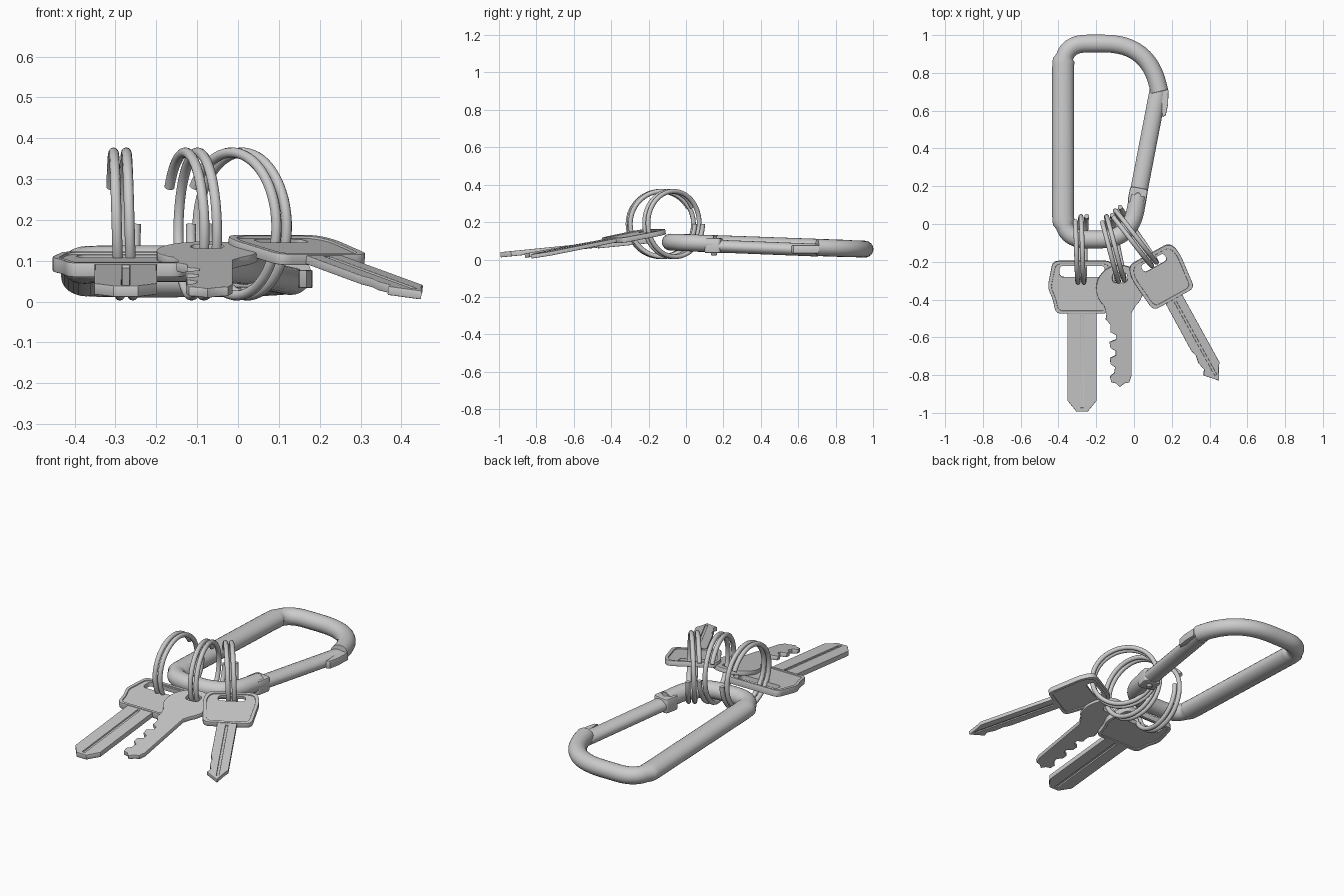
import bpy, bmesh, math
from mathutils import Vector, Matrix

if "Cube" in bpy.data.objects:
    bpy.data.objects.remove(bpy.data.objects["Cube"])

GREY = (0.6, 0.6, 0.6, 1)
steel = bpy.data.materials.new("steel grey")
steel.use_nodes = True
steel.diffuse_color = GREY
steel.node_tree.nodes["Principled BSDF"].inputs["Base Color"].default_value = GREY


def add(name, mesh, matrix=None, angle=35):
    obj = bpy.data.objects.new(name, mesh)
    bpy.context.collection.objects.link(obj)
    mesh.materials.clear()
    mesh.materials.append(steel)
    if matrix:
        obj.matrix_world = matrix
    bpy.ops.object.select_all(action='DESELECT')
    obj.select_set(True)
    bpy.context.view_layer.objects.active = obj
    bpy.ops.object.shade_smooth_by_angle(angle=math.radians(angle))
    return obj


def rounded(points, cut, closed=True, steps=5):
    """Replace the corners of a 2D polyline by quadratic arcs."""
    out, n = [], len(points)
    for i in range(n):
        p = Vector(points[i])
        if not closed and i in (0, n - 1):
            out.append(p)
            continue
        a, b = Vector(points[i - 1]), Vector(points[(i + 1) % n])
        c = cut[i] if isinstance(cut, (list, tuple)) else cut
        s = p + (a - p).normalized() * min(c, (a - p).length * 0.49 if closed else c)
        e = p + (b - p).normalized() * min(c, (b - p).length * 0.49 if closed else c)
        for k in range(steps + 1):
            t = k / steps
            out.append(s * (1 - t) ** 2 + p * 2 * t * (1 - t) + e * t * t)
    return out


def sweep(name, path, up, size, sides=16):
    """Elliptical tube along a 3D path; size(point) gives both radii."""
    bm = bmesh.new()
    up, rings = Vector(up), []
    for i, p in enumerate(path):
        t = (path[min(i + 1, len(path) - 1)] - path[max(i - 1, 0)]).normalized()
        side = t.cross(up).normalized()
        nor = side.cross(t)
        rx, rz = size(p)
        rings.append([bm.verts.new(p + side * rx * math.cos(a) + nor * rz * math.sin(a))
                      for a in (math.tau * k / sides for k in range(sides))])
    for r, q in zip(rings, rings[1:]):
        for k in range(sides):
            j = (k + 1) % sides
            bm.faces.new((r[k], r[j], q[j], q[k]))
    bm.faces.new(rings[0])
    bm.faces.new(rings[-1])
    bmesh.ops.recalc_face_normals(bm, faces=bm.faces)
    mesh = bpy.data.meshes.new(name)
    bm.to_mesh(mesh)
    bm.free()
    return add(name, mesh, angle=50)


def plate(name, outlines, half, matrix, bevel=0.003):
    """Flat plate from a closed outline; further outlines are holes."""
    cu = bpy.data.curves.new(name, 'CURVE')
    cu.dimensions, cu.fill_mode = '2D', 'BOTH'
    cu.extrude, cu.bevel_depth, cu.offset = half - bevel, bevel, -bevel
    cu.bevel_resolution = 1
    for pts in outlines:
        sp = cu.splines.new('POLY')
        sp.points.add(len(pts) - 1)
        for v, p in zip(sp.points, pts):
            v.co = (p[0], p[1], 0, 1)
        sp.use_cyclic_u = True
    tmp = bpy.data.objects.new("tmp", cu)
    bpy.context.collection.objects.link(tmp)
    dg = bpy.context.evaluated_depsgraph_get()
    mesh = bpy.data.meshes.new_from_object(tmp.evaluated_get(dg))
    bpy.data.objects.remove(tmp)
    return add(name, mesh, matrix)


def rect(x0, x1, y0, y1, r):
    return rounded([(x0, y0), (x1, y0), (x1, y1), (x0, y1)], r)


def circle(x, y, r, n=24):
    return [(x + r * math.cos(math.tau * k / n), y + r * math.sin(math.tau * k / n))
            for k in range(n)]


def mirror(half):
    return half + [(-x, y) for x, y in reversed(half)]


# Clip body: a slightly tilted open loop, thicker along the spine
def lift(p):
    return Vector((p[0], p[1], 0.09 - 0.036 * p[1]))


loop = rounded([(0.022, 0.15), (-0.02, -0.082), (-0.375, -0.082), (-0.375, 0.955),
                (0.075, 0.955), (0.135, 0.70)],
               [0, 0.16, 0.125, 0.125, 0.23, 0], closed=False, steps=12)
sweep("clip_body", [lift(p) for p in loop], (0, 0, 1),
      lambda p: (0.058, 0.046) if p.x < -0.37 else (0.047, 0.045), 24)

# Gate with hinge block, pin and nose lip
hinge, nose = Vector((0.022, 0.155, 0.072)), Vector((0.128, 0.705, 0.05))
sweep("gate", [hinge, hinge.lerp(nose, 0.1), nose], (0, 0, 1), lambda p: (0.046, 0.034), 20)
turn = Matrix.Rotation(-math.atan2(nose.x - hinge.x, nose.y - hinge.y), 4, 'Z')
block = Matrix.Translation((0.02, 0.15, 0.074)) @ turn
plate("hinge_block", [rect(-0.048, 0.048, -0.045, 0.042, 0.018)], 0.04, block, 0.008)
plate("hinge_pin", [circle(0, 0, 0.016, 16)], 0.052, block, 0.004)
plate("nose_lip", [[(0.14, 0.71), (0.183, 0.71), (0.18, 0.63), (0.168, 0.575), (0.15, 0.565)]],
      0.022, Matrix.Translation((0, 0, 0.055)), 0.004)


# Split rings: nearly two turns of wire, standing upright
def split_ring(name, x, y, heading):
    back = Vector((-math.sin(heading), math.cos(heading), 0))
    axis = Vector((math.cos(heading), math.sin(heading), 0))
    path, steps = [], 110
    for k in range(steps + 1):
        a = math.radians(31 + 689 * k / steps)
        path.append(Vector((x, y, 0.19)) + axis * 0.06 * (k / steps - 0.5)
                    + (back * math.cos(a) + Vector((0, 0, math.sin(a)))) * 0.175)
    sweep(name, path, axis, lambda p: (0.0125, 0.0125), 12)


split_ring("left_ring", -0.28, -0.135, 0)
split_ring("middle_ring", -0.105, -0.13, math.radians(13))
split_ring("right_ring", 0.005, -0.07, math.radians(36))


# Keys: each is laid out flat pointing to -y, then tilted and turned
def pose(x, y, z, slope, heading=0):
    return (Matrix.Translation((x, y, z)) @ Matrix.Rotation(heading, 4, 'Z')
            @ Matrix.Rotation(math.atan(slope), 4, 'X'))


def framed_head(name, outline, inner, slot, half, m):
    plate(name + "_head_rim", [outline, inner], half, m)
    plate(name + "_head_core", [inner, slot], half - 0.006, m, 0)


def grooved_blade(name, outline, groove, half, m):
    plate(name + "_blade", [outline, groove], half, m)
    plate(name + "_groove_floor", [groove], half * 0.4, m, 0)


# Wide key with a long slot in its head
m = pose(-0.275, -0.196, 0.105, 0.1)
framed_head("wide_key",
            rounded(mirror([(0.155, 0), (0.183, -0.14), (0.155, -0.2), (0.14, -0.278)]), 0.03),
            rounded(mirror([(0.138, -0.015), (0.164, -0.14), (0.138, -0.2), (0.125, -0.263)]), 0.025),
            rect(-0.12, 0.12, -0.085, -0.024, 0.025), 0.018, m)
grooved_blade("wide_key",
              mirror([(0.077, -0.265), (0.077, -0.742), (0.03, -0.8)]),
              [(-0.008, -0.29), (0.008, -0.29), (0.008, -0.78), (-0.008, -0.78)], 0.014, m)

# Round key with teeth down one side
m = pose(-0.075, -0.34, 0.114, 0.18)
head = [(0.125 * math.cos(a), 0.125 * math.sin(a))
        for a in (math.radians(-48 + 276 * k / 28) for k in range(29))]
teeth = [(-0.07, -0.14), (-0.075, -0.165), (-0.05, -0.195), (-0.05, -0.235), (-0.02, -0.25),
         (-0.02, -0.275), (-0.055, -0.29), (-0.05, -0.32), (-0.022, -0.335), (-0.022, -0.36),
         (-0.052, -0.375), (-0.05, -0.405), (-0.025, -0.425), (-0.03, -0.455), (-0.052, -0.475),
         (-0.045, -0.505), (-0.02, -0.51), (0, -0.53), (0.025, -0.51), (0.05, -0.505),
         (0.062, -0.47), (0.062, -0.13)]
plate("round_key", [head + teeth, rect(-0.04, 0.04, 0.03, 0.085, 0.025)], 0.012, m)

# Square key, turned outwards
m = pose(0.08, -0.16, 0.15, 0.176, math.radians(28.9))
framed_head("square_key",
            rounded(mirror([(0.125, 0), (0.145, -0.07), (0.125, -0.275)]), 0.035),
            rounded(mirror([(0.107, -0.017), (0.126, -0.07), (0.107, -0.258)]), 0.03),
            rect(-0.07, 0.07, -0.075, -0.03, 0.02), 0.014, m)
grooved_blade("square_key",
              [(0.05, -0.26), (0.05, -0.69), (0.035, -0.71), (0, -0.775), (-0.058, -0.71),
               (-0.04, -0.685), (-0.05, -0.64), (-0.043, -0.6), (-0.052, -0.56), (-0.05, -0.26)],
              [(-0.006, -0.29), (0.006, -0.29), (0.006, -0.74), (-0.006, -0.74)], 0.011, m)
